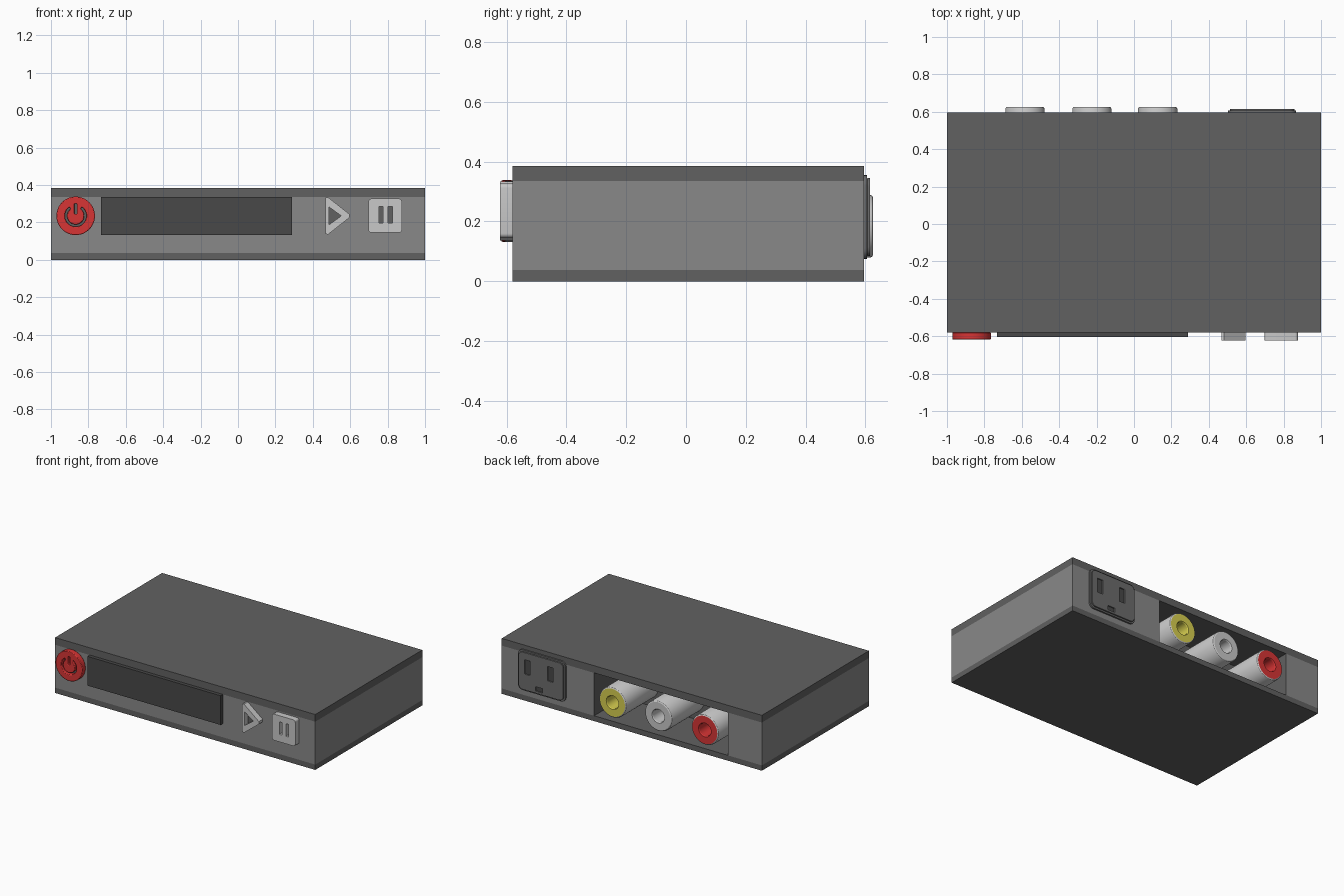
import bpy, bmesh, math
from mathutils import Vector

if "Cube" in bpy.data.objects:
    bpy.data.objects.remove(bpy.data.objects["Cube"])


def material(name, r, g, b):
    m = bpy.data.materials.new(name)
    m.diffuse_color = (r, g, b, 1)
    m.use_nodes = True
    m.node_tree.nodes["Principled BSDF"].inputs["Base Color"].default_value = m.diffuse_color
    return m


DARK = material("dark grey", 0.12, 0.12, 0.12)
MID = material("mid grey", 0.25, 0.25, 0.25)
SCREEN = material("screen charcoal", 0.065, 0.065, 0.065)
SOCKET = material("socket grey", 0.15, 0.15, 0.15)
LIGHT = material("light grey", 0.58, 0.58, 0.58)
RED = material("red", 0.68, 0.035, 0.035)
YELLOW = material("yellow", 0.68, 0.62, 0.08)

FRONT, BACK = -0.58, 0.595        # case faces in y
LOW, HIGH, TOP = 0.037, 0.335, 0.385


def finish(name, bm, mats, bevel=0):
    bmesh.ops.recalc_face_normals(bm, faces=bm.faces[:])
    me = bpy.data.meshes.new(name)
    bm.to_mesh(me)
    bm.free()
    for m in mats:
        me.materials.append(m)
    me.shade_smooth()
    me.set_sharp_from_angle(angle=math.radians(32))
    ob = bpy.data.objects.new(name, me)
    bpy.context.collection.objects.link(ob)
    if bevel:
        mod = ob.modifiers.new("Edge bevel", 'BEVEL')
        mod.width = bevel
        mod.segments = 2
        mod.limit_method = 'ANGLE'
        mod.angle_limit = math.radians(60)
    return ob


def extruded(loops, place, offset):
    """Fill an outline (later loops are holes) and extrude it."""
    bm = bmesh.new()
    edges = []
    for loop in loops:
        vs = [bm.verts.new(place(u, v)) for u, v in loop]
        edges += [bm.edges.new((vs[i - 1], vs[i])) for i in range(len(vs))]
    bmesh.ops.triangle_fill(bm, edges=edges, use_beauty=True)
    ret = bmesh.ops.extrude_face_region(bm, geom=bm.faces[:])
    new = [g for g in ret["geom"] if isinstance(g, bmesh.types.BMVert)]
    bmesh.ops.translate(bm, verts=new, vec=offset)
    return bm


def plate(name, loops, y0, y1, mat, bevel=0):
    bm = extruded(loops, lambda u, v: (u, y0, v), Vector((0, y1 - y0, 0)))
    return finish(name, bm, [mat], bevel)


def arc(cx, cz, r, a0, a1, n):
    return [(cx + r * math.cos(math.radians(a0 + (a1 - a0) * i / n)),
             cz + r * math.sin(math.radians(a0 + (a1 - a0) * i / n)))
            for i in range(n + 1)]


def rect(x0, x1, z0, z1):
    return [(x0, z0), (x1, z0), (x1, z1), (x0, z1)]


def rounded(x0, x1, z0, z1, r):
    return (arc(x1 - r, z1 - r, r, 0, 90, 5) + arc(x0 + r, z1 - r, r, 90, 180, 5)
            + arc(x0 + r, z0 + r, r, 180, 270, 5) + arc(x1 - r, z0 + r, r, 270, 360, 5))


def slab(name, z0, z1):
    bm = extruded([rect(-1, 1, FRONT, BACK)], lambda u, v: (u, v, z0),
                  Vector((0, 0, z1 - z0)))
    return finish(name, bm, [DARK])


# Case: dark floor and lid, mid grey wall band notched for the jack bay
slab("case_bottom", 0, LOW)
slab("case_lid", HIGH, TOP)
BAY_L, BAY_R, BAY_Y = -0.74, 0.29, 0.27
plan = [(-1, FRONT), (1, FRONT), (1, BACK), (BAY_R, BACK), (BAY_R, BAY_Y),
        (BAY_L, BAY_Y), (BAY_L, BACK), (-1, BACK)]
band = extruded([plan], lambda u, v: (u, v, LOW), Vector((0, 0, HIGH - LOW)))
for f in band.faces:
    c = f.calc_center_median()
    f.normal_update()
    inside = abs(c.x) < 0.9 and BAY_Y - 0.01 < c.y < BACK - 0.01
    f.material_index = 1 if inside and abs(f.normal.z) < 0.5 else 0
finish("case_wall_band", band, [MID, DARK])

# Display
plate("display", [rect(-0.733, 0.29, 0.132, 0.335)], FRONT, -0.605, SCREEN)

# Power button with cut ring and bar
PX, PZ = -0.868, 0.235
disc = arc(PX, PZ, 0.103, 0, 352.5, 47)
ring = arc(PX, PZ, 0.058, 125, 415, 28) + arc(PX, PZ, 0.046, 415, 125, 28)
plate("power_button", [disc, ring, rect(PX - 0.007, PX + 0.007, 0.245, 0.3)],
      FRONT, -0.618, RED, 0.004)
plate("power_symbol_backing", [arc(PX, PZ, 0.08, 0, 345, 23)], FRONT, -0.586, DARK)

# Play button: triangular frame
plate("play_button", [[(0.468, 0.138), (0.482, 0.136), (0.596, 0.226), (0.596, 0.244),
                       (0.482, 0.334), (0.468, 0.332)],
                      [(0.487, 0.188), (0.552, 0.235), (0.487, 0.282)]],
      FRONT, -0.622, LIGHT)
plate("play_backing", [[(0.48, 0.17), (0.565, 0.235), (0.48, 0.3)]], FRONT, -0.584, DARK)

# Pause button: rounded square with two slots
plate("pause_button", [rounded(0.698, 0.876, 0.145, 0.327, 0.015),
                       rect(0.753, 0.775, 0.197, 0.285), rect(0.803, 0.825, 0.197, 0.285)],
      FRONT, -0.622, LIGHT)
plate("pause_backing", [rect(0.74, 0.84, 0.18, 0.3)], FRONT, -0.584, DARK)

# Power outlet on the back
plate("outlet_rim", [rounded(0.503, 0.867, 0.075, 0.355, 0.035)],
      BACK - 0.005, 0.606, SOCKET)
plate("outlet_face", [rounded(0.513, 0.857, 0.085, 0.345, 0.03),
                      rect(0.77, 0.812, 0.195, 0.295), rect(0.592, 0.634, 0.195, 0.295),
                      rect(0.673, 0.727, 0.1, 0.13) + []],
      0.606, 0.616, SOCKET, 0.003)
for i, hole in enumerate([(0.77, 0.812, 0.195, 0.295), (0.592, 0.634, 0.195, 0.295),
                          (0.673, 0.727, 0.1, 0.13)]):
    plate("outlet_slot_%d" % i, [rect(*hole)], 0.605, 0.608, SCREEN)


# Jacks: turned barrels with a coloured end ring and a bore
def jack(name, x, mat):
    z, n = 0.184, 40
    profile = [(0.105, BAY_Y - 0.01), (0.105, 0.615), (0.102, 0.622), (0.096, 0.626),
               (0.048, 0.626), (0.044, 0.62), (0.044, 0.52), (0.001, 0.52)]
    bm = bmesh.new()
    rings = [[bm.verts.new((x + r * math.cos(math.tau * k / n), y,
                            z + r * math.sin(math.tau * k / n))) for k in range(n)]
             for r, y in profile]
    for i in range(len(rings) - 1):
        for k in range(n):
            f = bm.faces.new((rings[i][k - 1], rings[i][k],
                              rings[i + 1][k], rings[i + 1][k - 1]))
            f.material_index = 1 if i >= 3 else 0
    bm.faces.new(rings[0])
    bm.faces.new(rings[-1]).material_index = 1
    finish(name, bm, [LIGHT, mat])


for name, x, mat in (("yellow_jack", 0.127, YELLOW), ("white_jack", -0.225, LIGHT),
                     ("red_jack", -0.583, RED)):
    jack(name, x, mat)
